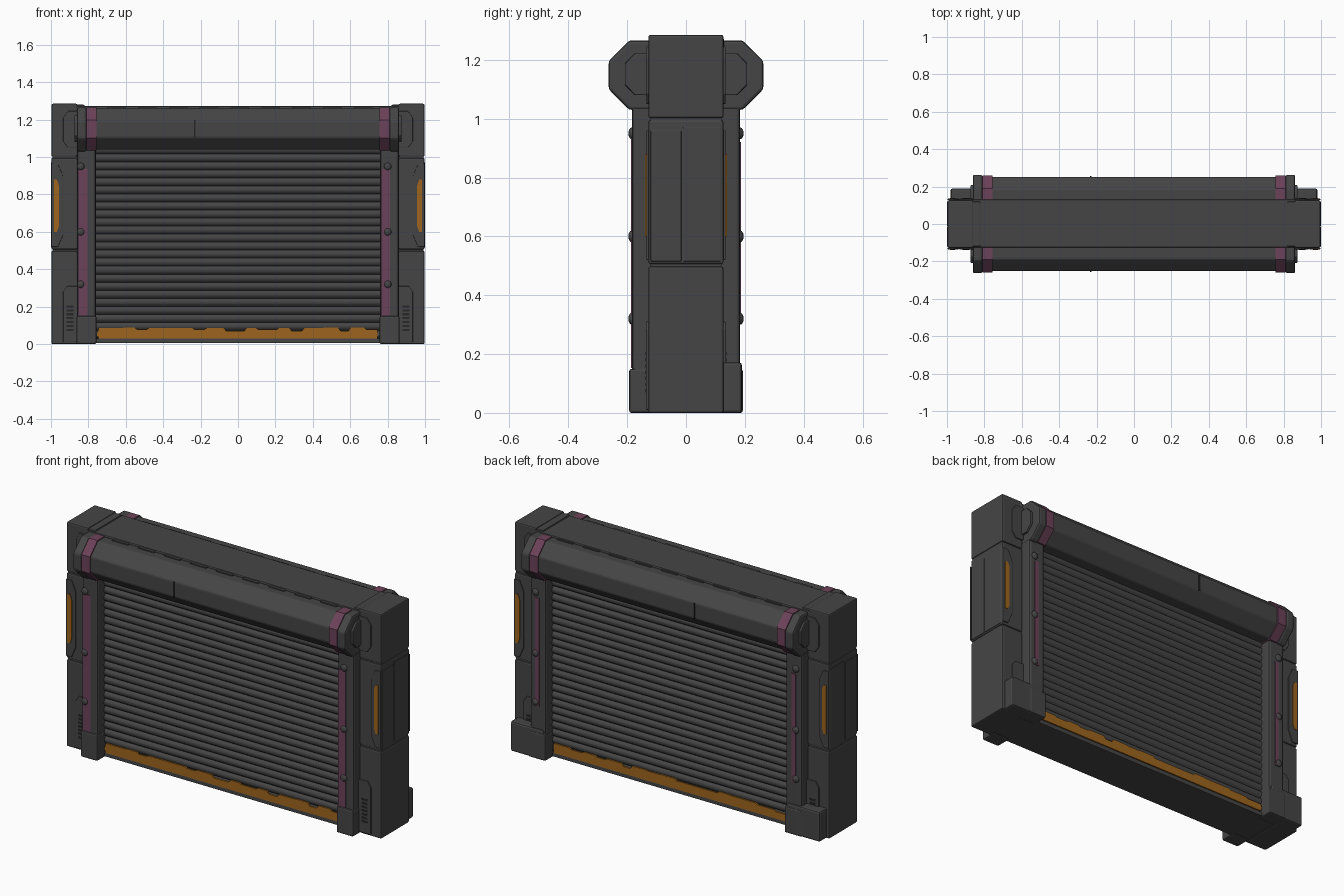
import bpy
import bmesh
import math
import random
from mathutils import Vector

random.seed(4)
if "Cube" in bpy.data.objects:
    bpy.data.objects.remove(bpy.data.objects["Cube"])


def material(name, rgb):
    m = bpy.data.materials.new(name)
    m.use_nodes = True
    m.diffuse_color = (*rgb, 1)
    bsdf = m.node_tree.nodes["Principled BSDF"]
    bsdf.inputs["Base Color"].default_value = (*rgb, 1)
    bsdf.inputs["Roughness"].default_value = 0.8
    return m


GREY = material("dark grey metal", (0.06, 0.06, 0.06))
BLACK = material("vent black", (0.02, 0.02, 0.02))
PINK = material("faded pink paint", (0.15, 0.055, 0.10))
ORANGE = material("orange paint", (0.34, 0.13, 0.013))


def prism(name, pts, axis, a, b, mat, bevel=0.0, smooth=False):
    """Extrude a closed outline along x (points are y,z) or y (points are x,z)."""
    def place(p, t):
        return (t, p[0], p[1]) if axis == "x" else (p[0], t, p[1])
    bm = bmesh.new()
    rings = [[bm.verts.new(place(p, t)) for p in pts] for t in (a, b)]
    bm.faces.new(rings[0])
    bm.faces.new(rings[1])
    n = len(pts)
    for i in range(n):
        j = (i + 1) % n
        bm.faces.new((rings[0][i], rings[0][j], rings[1][j], rings[1][i]))
    bmesh.ops.recalc_face_normals(bm, faces=bm.faces)
    me = bpy.data.meshes.new(name)
    bm.to_mesh(me)
    bm.free()
    ob = bpy.data.objects.new(name, me)
    bpy.context.collection.objects.link(ob)
    me.materials.append(mat)
    if bevel:
        mod = ob.modifiers.new("edge bevel", "BEVEL")
        mod.width = bevel
        mod.segments = 2
    if smooth:
        bpy.ops.object.select_all(action="DESELECT")
        ob.select_set(True)
        bpy.context.view_layer.objects.active = ob
        bpy.ops.object.shade_smooth_by_angle(angle=math.radians(40))
    return ob


def box(name, x, y, z, mat=GREY, bevel=0.0):
    x, y = sorted(x), sorted(y)
    outline = [(x[0], z[0]), (x[1], z[0]), (x[1], z[1]), (x[0], z[1])]
    return prism(name, outline, "y", y[0], y[1], mat, bevel)


def bolt(name, x, y, z):
    bpy.ops.mesh.primitive_uv_sphere_add(segments=12, ring_count=8, radius=0.02, location=(x, y, z))
    ob = bpy.context.object
    ob.name = name
    ob.scale.y = 0.6
    ob.data.materials.append(GREY)
    bpy.ops.object.shade_smooth()


# Corrugated shutter, ribbed on both faces
SLATS, BOTTOM, TOP = 24, 0.03, 1.06
pitch = (TOP - BOTTOM) / SLATS
ribs = [(0, 0.112), (0.15, 0.121), (0.4, 0.127), (0.7, 0.127), (0.9, 0.121)]
side = [(d, BOTTOM + (i + t) * pitch) for i in range(SLATS) for t, d in ribs]
outline = side + [(-d, z) for d, z in reversed(side)]
prism("shutter_slats", outline, "x", -0.78, 0.78, GREY, smooth=True)
box("shutter_sill", (-0.87, 0.87), (-0.128, 0.128), (0.005, 0.03), bevel=0.004)

# Worn orange stripe along the shutter foot, on both faces
for s, where in ((-1, "front"), (1, "back")):
    top = []
    x = 0.745
    while x > -0.74:
        h = random.choice((0.07, 0.078, 0.085, 0.088))
        w = random.uniform(0.05, 0.12)
        top += [(x, h), (max(x - w + 0.012, -0.745), h)]
        x -= w
    stripe = [(-0.755, 0.05), (-0.745, 0.03), (0.745, 0.03)] + top
    prism(f"{where}_foot_stripe", stripe, "y", s * 0.124, s * 0.133, ORANGE)


# Roller housing: eight-sided drum with caps and painted bands
def drum(half, low, high, cut):
    ring = [(half, low + cut), (half, high - cut), (half - cut, high)]
    ring += [(-y, z) for y, z in reversed(ring)]
    return ring + [(-half + cut, low), (half - cut, low)]


prism("roller_housing", drum(0.252, 1.04, 1.26, 0.065), "x", -0.77, 0.77, GREY, 0.008)
box("housing_top_deck", (-0.88, 0.88), (-0.125, 0.13), (1.2, 1.272), bevel=0.006)
for s, hand in ((-1, "right"), (1, "left")):
    prism(f"{hand}_drum_band", drum(0.259, 1.034, 1.265, 0.068), "x", s * 0.757, s * 0.81, PINK)
    prism(f"{hand}_drum_cap", drum(0.263, 1.03, 1.266, 0.07), "x", s * 0.81, s * 0.862, GREY, 0.01)
    prism(f"{hand}_drum_hub", drum(0.208, 1.08, 1.222, 0.035), "x", s * 0.85, s * 0.874, GREY, 0.004)

for s, where in ((-1, "front"), (1, "back")):
    # Narrow joint and hinge tabs on the drum
    box(f"{where}_drum_joint", (-0.234, -0.226), (s * 0.2, s * 0.256), (1.105, 1.195), BLACK)
    for i in range(9):
        x = -0.7 + i * 0.165
        box(f"{where}_deck_clip_{i}", (x, x + 0.1), (s * 0.125, s * 0.14), (1.25, 1.266))

# Side pillars: three stacked blocks over a recessed core
for s, hand in ((-1, "right"), (1, "left")):
    box(f"{hand}_pillar_core", (s * 0.85, s * 0.992), (-0.12, 0.12), (0.01, 1.27))
    for part, z0, z1 in (("lower", 0.0, 0.498), ("middle", 0.506, 0.995), ("upper", 1.002, 1.285)):
        box(f"{hand}_pillar_{part}", (s * 0.86, s * 0.997), (-0.128, 0.127), (z0, z1), bevel=0.007)
    # Outer face panels beside a vertical seam
    box(f"{hand}_side_panel_front", (s * 0.99, s), (-0.12, -0.016), (0.515, 0.96), bevel=0.002)
    box(f"{hand}_side_panel_back", (s * 0.99, s), (-0.01, 0.118), (0.515, 0.97), bevel=0.002)
    box(f"{hand}_cap_shoulder", (s * 0.82, s * 0.9), (-0.12, 0.12), (1.2, 1.28), bevel=0.006)

    for f, where in ((-1, "front"), (1, "back")):
        tag = f"{hand}_{where}"
        face = f * 0.127

        # Guide rail with chamfered outer edge
        rail = [(s * 0.76, 0.005), (s * 0.86, 0.005), (s * 0.86, 1.045), (s * 0.76, 1.045)]
        prism(f"{tag}_rail", rail, "y", f * 0.1, f * 0.183, GREY, 0.012)
        box(f"{tag}_rail_base", (s * 0.757, s * 0.863), (f * 0.1, f * 0.193), (0, 0.15), bevel=0.008)

        # Painted rail strip
        if f < 0:
            strip = (0.765, 0.812) if s > 0 else (-0.853, -0.805)
            span = (0.152, 0.935)
        else:
            strip = (s * 0.8, s * 0.825)
            span = (0.3, 0.92)
        box(f"{tag}_rail_strip", strip, (f * 0.18, f * 0.187), span, PINK)
        for z in (0.32, 0.6, 0.95):
            bolt(f"{tag}_bolt", sum(strip) / 2 + s * 0.012, f * 0.184, z)

        # Lamp plate with orange lamp
        plate = [(0.998, 0.52), (0.962, 0.52), (0.935, 0.585), (0.935, 0.9), (0.962, 0.96), (0.998, 0.96)]
        prism(f"{tag}_lamp_plate", [(s * x, z) for x, z in plate], "y", face, f * 0.135, GREY, 0.003)
        lamp = [(0.985, 0.6), (0.968, 0.6), (0.958, 0.63), (0.958, 0.85), (0.968, 0.88), (0.985, 0.88)]
        prism(f"{tag}_lamp", [(s * x, z) for x, z in lamp], "y", f * 0.132, f * 0.139, ORANGE)

        # Upper trim plate
        trim = [(0.86, 1.05), (0.91, 1.05), (0.935, 1.085), (0.935, 1.21), (0.91, 1.245), (0.86, 1.245)]
        prism(f"{tag}_upper_trim", [(s * x, z) for x, z in trim], "y", face, f * 0.135, GREY, 0.003)

        # Vent plate with slots
        vent = [(0.855, 0.01), (0.935, 0.01), (0.935, 0.28), (0.915, 0.31), (0.855, 0.31)]
        prism(f"{tag}_vent_plate", [(s * x, z) for x, z in vent], "y", face, f * 0.136, GREY, 0.003)
        for i in range(7):
            z = 0.07 + i * 0.021
            box(f"{tag}_vent_slot_{i}", (s * 0.88, s * 0.916), (f * 0.134, f * 0.138), (z, z + 0.011), BLACK)

    # Heavy rear foot
    box(f"{hand}_rear_foot", (s * 0.77, s * 0.98), (0.11, 0.19), (0, 0.172), bevel=0.01)
